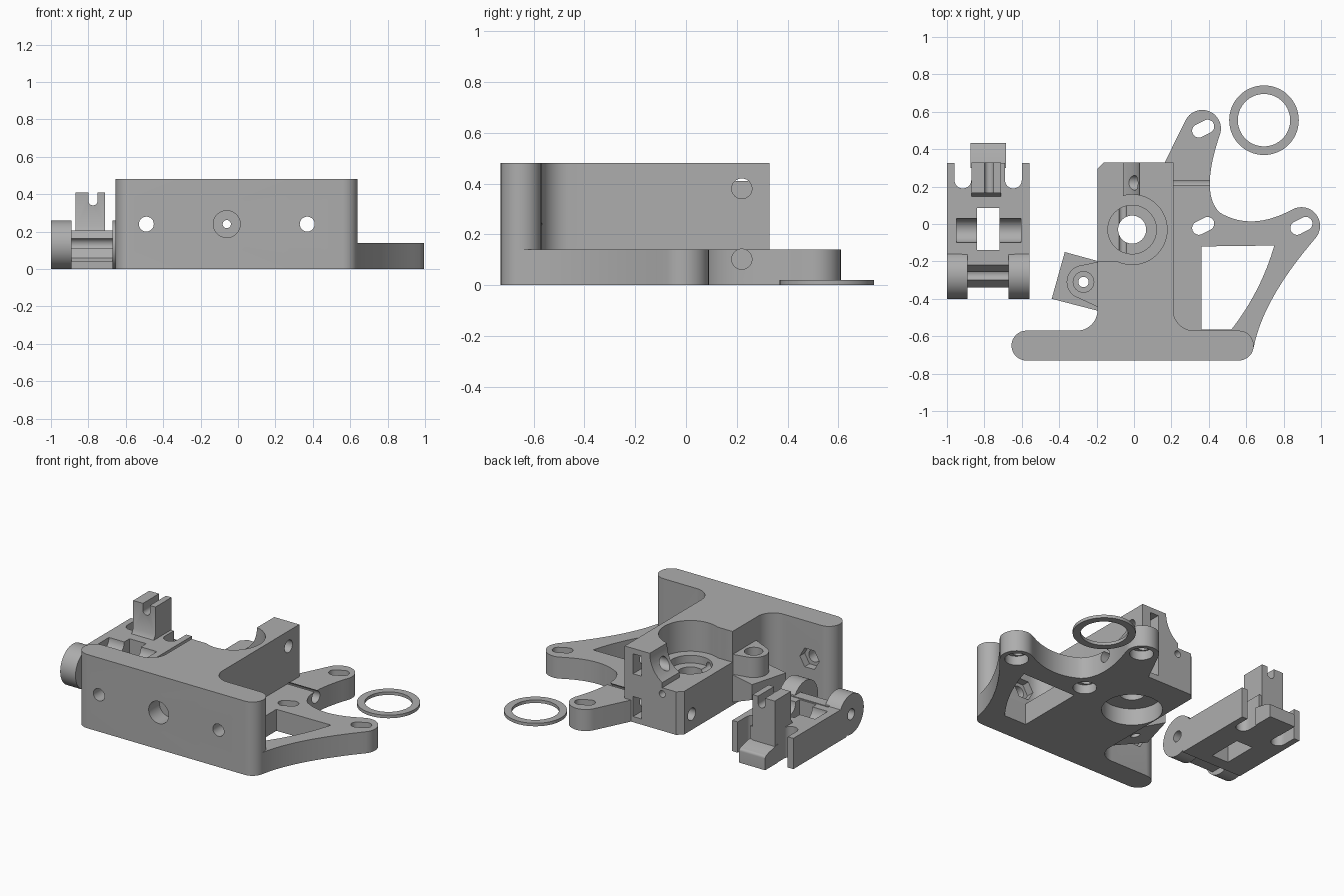
import bpy, bmesh, math
from mathutils import Vector

if "Cube" in bpy.data.objects:
    bpy.data.objects.remove(bpy.data.objects["Cube"], do_unlink=True)

grey = bpy.data.materials.new("plain grey")
grey.use_nodes = True
tone = (0.42, 0.42, 0.42, 1)
grey.diffuse_color = tone
grey.node_tree.nodes["Principled BSDF"].inputs["Base Color"].default_value = tone


def arc(cx, cy, r, start, end, n=16):
    angles = [math.radians(start + (end - start) * i / n) for i in range(n + 1)]
    return [(cx + r * math.cos(a), cy + r * math.sin(a)) for a in angles]


def bend(p, c, q, n=16):
    p, c, q = Vector(p), Vector(c), Vector(q)
    steps = [i / n for i in range(1, n)]
    return [tuple(p * (1 - t) ** 2 + c * 2 * t * (1 - t) + q * t * t) for t in steps]


def circle(cx, cy, r, n=48):
    return arc(cx, cy, r, 0, 360 - 360 / n, n - 1)


def rect(a, b, c, d):
    return [(a, c), (b, c), (b, d), (a, d)]


def capsule(cx, cy, r, half, tilt):
    dx, dy = half * math.cos(math.radians(tilt)), half * math.sin(math.radians(tilt))
    return (arc(cx + dx, cy + dy, r, tilt - 90, tilt + 90)
            + arc(cx - dx, cy - dy, r, tilt + 90, tilt + 270))


def prism(name, outline, lo, hi, axis="Z"):
    """Extrude a flat outline along one axis."""
    place = {"X": lambda a, b, h: (h, a, b),
             "Y": lambda a, b, h: (a, h, b),
             "Z": lambda a, b, h: (a, b, h)}[axis]
    bm = bmesh.new()
    low = [bm.verts.new(place(a, b, lo)) for a, b in outline]
    high = [bm.verts.new(place(a, b, hi)) for a, b in outline]
    bm.faces.new(low)
    bm.faces.new(high)
    for i in range(len(low)):
        j = (i + 1) % len(low)
        bm.faces.new((low[i], low[j], high[j], high[i]))
    bmesh.ops.recalc_face_normals(bm, faces=bm.faces)
    mesh = bpy.data.meshes.new(name)
    bm.to_mesh(mesh)
    bm.free()
    mesh.materials.append(grey)
    ob = bpy.data.objects.new(name, mesh)
    bpy.context.collection.objects.link(ob)
    return ob


def combine(ob, other, operation):
    mod = ob.modifiers.new(operation.lower(), "BOOLEAN")
    mod.operation, mod.object, mod.solver = operation, other, "EXACT"
    bpy.context.view_layer.objects.active = ob
    bpy.ops.object.modifier_apply(modifier=mod.name)
    bpy.data.objects.remove(other, do_unlink=True)


def add(ob, *shape):
    combine(ob, prism("addition", *shape), "UNION")


def cut(ob, *shape):
    combine(ob, prism("cutter", *shape), "DIFFERENCE")


def finish(ob):
    bpy.ops.object.select_all(action="DESELECT")
    ob.select_set(True)
    bpy.context.view_layer.objects.active = ob
    bpy.ops.object.shade_smooth_by_angle(angle=math.radians(30))


# Tall body: rounded front plate with a filleted column behind it
profile = (arc(0.56, -0.65, 0.08, -90, 90)
           + arc(0.32, -0.46, 0.11, -90, -180)
           + [(0.21, 0.33), (-0.16, 0.33), (-0.195, 0.295)]
           + arc(-0.305, -0.46, 0.11, 0, -90)
           + arc(-0.575, -0.65, 0.08, 90, 270))
body = prism("main_body", profile, 0, 0.48)

# Open side of the column, with a concave sweep up to the clamp block
cut(body, rect(-0.3, -0.06, -0.2, 0.4), 0.28, 0.6)
cut(body, circle(-0.17, 0.48, 0.2), -0.03, 0.4, "Y")

# Low mounting flange with two arms and a window
flange = ([(0.05, -0.66), (0.64, -0.66)]
          + bend((0.64, -0.66), (0.69, -0.4), (0.972, -0.074))
          + arc(0.895, -0.01, 0.1, -40, 120)
          + bend((0.845, 0.077), (0.63, -0.04), (0.46, 0.06))
          + [(0.46, 0.06)]
          + bend((0.46, 0.06), (0.35, 0.16), (0.46, 0.48))
          + arc(0.365, 0.51, 0.1, -15, 155)
          + [(0.16, 0.32), (0.05, 0.3)])
add(body, flange, 0, 0.14)
window = ([(0.36, -0.12), (0.36, -0.565), (0.52, -0.565)]
          + bend((0.52, -0.565), (0.68, -0.36), (0.75, -0.115)) + [(0.75, -0.115)])
cut(body, window, -0.1, 0.2)

# Tilted bracket and screw boss beside the column
bracket = prism("bracket", [(-0.37, -0.15), (-0.44, -0.4), (-0.15, -0.475), (-0.15, -0.21)], 0, 0.2)
for v in bracket.data.vertices:
    if v.co.z < 0.1 and v.co.x < -0.3:
        v.co.z = 0.1
combine(body, bracket, "UNION")
boss = arc(-0.27, -0.31, 0.09, 100, 240) + [(-0.18, -0.45), (-0.18, -0.2)]
add(body, boss, 0.08, 0.33)
cut(body, circle(-0.27, -0.31, 0.055), 0.27, 0.4)
cut(body, circle(-0.27, -0.31, 0.028), -0.1, 0.4)

# Stepped vertical bore
for radius, low, high in ((0.187, 0.28, 0.6), (0.13, 0.23, 0.6), (0.075, -0.1, 0.6), (0.18, -0.1, 0.11)):
    cut(body, circle(-0.01, -0.03, radius), low, high)

# Plate holes with hexagonal pockets behind, and the counterbored centre hole
for x in (-0.49, 0.37):
    cut(body, circle(x, 0.24, 0.04, 24), -0.9, -0.4, "Y")
    cut(body, circle(x, 0.24, 0.07, 6), -0.62, -0.45, "Y")
cut(body, circle(-0.06, 0.24, 0.022, 24), -0.9, 0.5, "Y")
cut(body, circle(-0.06, 0.24, 0.072), -0.9, -0.62, "Y")

# Clamp holes across the column, with nut slots from the back
for z, start, end in ((0.38, -0.05, 0.3), (0.102, -0.3, 0.5)):
    cut(body, circle(0.22, z, 0.04, 24), start, end, "X")
    cut(body, rect(0.09, 0.15, z - 0.065, z + 0.065), 0.15, 0.5, "Y")

# Slanted flange slots, recessed underneath
for x, y in ((0.37, 0.51), (0.37, -0.01), (0.895, -0.01)):
    cut(body, capsule(x, y, 0.036, 0.026, 27), -0.1, 0.3)
    cut(body, circle(x, y, 0.07), -0.1, 0.06)
finish(body)

# Hinged idler arm: block, sloped bridge and two barrel ears
idler = prism("idler_arm", rect(-1, -0.56, -0.22, 0.325), 0, 0.2)
add(idler, [(-0.15, 0.04), (-0.34, 0.04), (-0.34, 0.06), (-0.22, 0.205), (-0.15, 0.205)], -0.92, -0.64, "X")
for start, end in ((-1, -0.89), (-0.67, -0.56)):
    add(idler, circle(-0.27, 0.13, 0.13), start, end, "X")
cut(idler, circle(-0.27, 0.13, 0.035, 24), -1.1, -0.4, "X")

# Rear notches, axle groove and wheel opening
for x in (-0.915, -0.645):
    cut(idler, arc(x, 0.235, 0.045, 180, 360) + [(x + 0.045, 0.5), (x - 0.045, 0.5)], -0.1, 0.5)
cut(idler, circle(-0.035, 0.2, 0.065), -0.95, -0.605, "X")
cut(idler, rect(-0.84, -0.72, -0.14, 0.085), -0.1, 0.5)

# Upright latch with notched top, and its rounded foot
latch = [(0.09, 0.04), (0.09, 0.1), (0.165, 0.23), (0.165, 0.41), (0.33, 0.41), (0.33, 0.04)]
add(idler, latch, -0.87, -0.71, "X")
foot = [(0.3, 0), (0.3, 0.12), (0.4, 0.1)] + arc(0.415, 0.075, 0.018, 90, 0, 6) + [(0.433, 0)]
add(idler, foot, -0.873, -0.685, "X")
cut(idler, arc(-0.775, 0.365, 0.025, 180, 360) + [(-0.75, 0.5), (-0.8, 0.5)], 0.1, 0.5, "Y")
finish(idler)

# Loose flat ring
ring = prism("spacer_ring", circle(0.695, 0.555, 0.186, 64), 0, 0.02)
cut(ring, circle(0.695, 0.555, 0.14, 64), -0.1, 0.1)
finish(ring)
